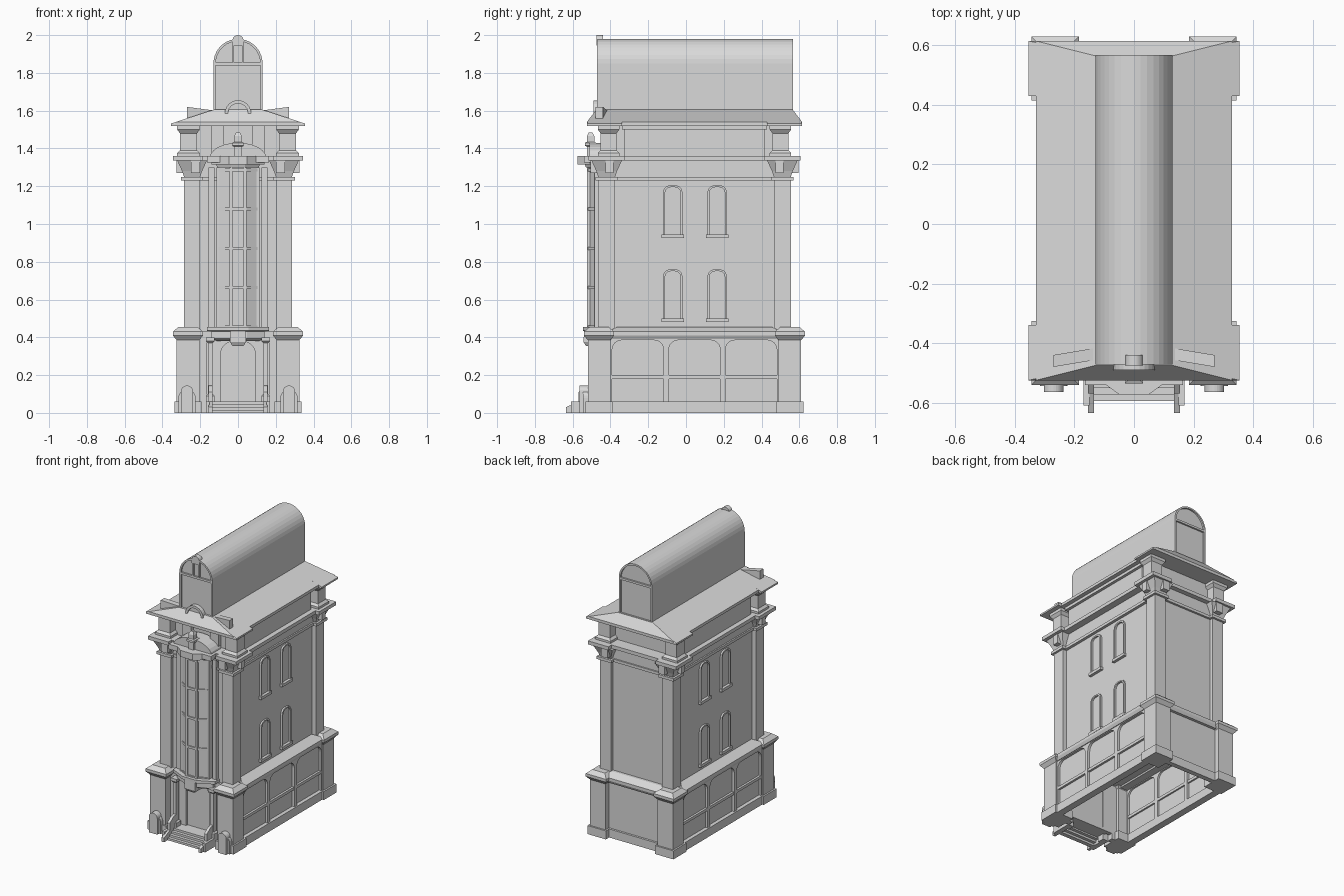
import bpy, bmesh, math

if "Cube" in bpy.data.objects:
    bpy.data.objects.remove(bpy.data.objects["Cube"])

# Shared dimensions: building middle, main heights, vault half-width
MIDDLE = 0.045
PLINTH, COPING, SHELF = 0.06, 0.41, 0.455
BEAD, CORNICE, ATTIC = 1.23, 1.335, 1.36
EAVE, RIDGE, CROWN = 1.52, 1.605, 1.98
VAULT = 0.13
SQUARE = 0.001
SHAFT_FRONT = -0.44
WALL = 0.255

stone = bpy.data.materials.new("pale_grey_stone")
stone.use_nodes = True
grey = (0.7, 0.7, 0.7, 1)
stone.diffuse_color = grey
stone.node_tree.nodes["Principled BSDF"].inputs["Base Color"].default_value = grey


def skin(name, loops, mirror="", y=0, closed=False):
    """Skin equal-length point loops into a solid, mirrored across the named axes."""
    bm = bmesh.new()
    rings = [[bm.verts.new(p) for p in loop] for loop in loops]
    pairs = list(zip(rings, rings[1:]))
    if closed:
        pairs.append((rings[-1], rings[0]))
    else:
        bm.faces.new(rings[0])
        bm.faces.new(rings[-1])
    for lower, upper in pairs:
        for i in range(len(lower)):
            bm.faces.new((lower[i - 1], lower[i], upper[i], upper[i - 1]))
    bmesh.ops.recalc_face_normals(bm, faces=bm.faces)
    mesh = bpy.data.meshes.new(name)
    bm.to_mesh(mesh)
    bm.free()
    mesh.materials.append(stone)
    part = bpy.data.objects.new(name, mesh)
    part.location.y = y
    bpy.context.collection.objects.link(part)
    if mirror:
        modifier = part.modifiers.new("Mirror", "MIRROR")
        modifier.use_axis = ["X" in mirror, "Y" in mirror, False]
        modifier.use_mirror_merge = False


def straight(bottom, top):
    return [(bottom, 0), (top, 0)]


def rectangles(x, y, width, depth, profile):
    """Rectangle of given half sizes at each (height, flare) of a profile."""
    return [[(x + sx * (width + flare), y + sy * (depth + flare), z)
             for sx, sy in ((-1, -1), (1, -1), (1, 1), (-1, 1))] for z, flare in profile]


def corner(name, x, y, width, depth, profile):
    skin(name, rectangles(x, y, width, depth, profile), "XY", MIDDLE)


def storey(name, width, depth, profile):
    skin(name, rectangles(0, 0, width, depth, profile), y=MIDDLE)


def pair(name, x, y, width, depth, profile):
    skin(name, rectangles(x, y, width, depth, profile), "X")


def single(name, y, width, depth, profile):
    skin(name, rectangles(0, y, width, depth, profile))


def arch(width, bottom, top, radius, steps=6):
    """Outline with rounded top corners; a full radius gives a semicircle."""
    points = [(-width, bottom), (width, bottom)]
    for side, start in ((1, 0), (-1, math.pi / 2)):
        for i in range(steps + 1):
            angle = start + math.pi / 2 * i / steps
            points.append((side * (width - radius) + radius * math.cos(angle),
                           top - radius + radius * math.sin(angle)))
    return points


def panel(name, outline, centre, back, front, axis="Y", hole=None, mirror=""):
    """Extrude an outline along an axis, optionally with a hole of equal point count."""
    def place(points, depth):
        if axis == "X":
            return [(depth, centre + u, v) for u, v in points]
        return [(centre + u, depth, v) for u, v in points]
    loops = [place(outline, back), place(outline, front)]
    if hole:
        loops += [place(hole, front), place(hole, back)]
    skin(name, loops, mirror, closed=bool(hole))


def bay(name, *levels):
    """Faceted bay; each level is (height, half-width, front)."""
    loops = []
    for z, width, front in levels:
        half = [(width, SHAFT_FRONT), (width, (SHAFT_FRONT + front) / 2), (width / 3, front)]
        loops.append([(x, y, z) for x, y in half] + [(-x, y, z) for x, y in reversed(half)])
    skin(name, loops)


# Hollow ground floor, its arcade showing inside and out
pair("base_side_wall", 0.293, MIDDLE, 0.005, 0.5, straight(0.03, COPING))
single("base_back_wall", 0.56, 0.3, 0.01, straight(0, COPING))
single("base_back_plinth", 0.57, 0.3, 0.015, straight(0, PLINTH))
single("base_ceiling", MIDDLE, 0.29, 0.5, straight(0.4, 0.43))
pair("base_side_plinth", 0.3, MIDDLE, 0.025, 0.45, straight(0, PLINTH))
pair("base_sill_rail", 0.295, MIDDLE, 0.018, 0.45, straight(0.18, 0.2))
coping = [(0.39, 0), (COPING, 0.01), (0.43, 0.01), (SHELF, -0.04)]
pair("base_side_coping", 0.27, MIDDLE, 0.05, 0.45, coping)
single("base_back_coping", 0.54, 0.25, 0.05, coping)
for bay_y in (-0.3, 0, 0.3):
    panel("base_arcade_frame", arch(0.15, 0.05, 0.4, SQUARE), MIDDLE + bay_y, 0.275, 0.315, "X",
          arch(0.136, PLINTH, 0.385, 0.05), "X")

# Corner piers with plinth and sloped cap
corner("base_pier", 0.265, 0.505, 0.06, 0.06,
       [(0, 0.012), (PLINTH, 0.012), (PLINTH, 0), (0.385, 0),
        (COPING, 0.02), (0.43, 0.02), (SHELF, -0.01)])

# Guard stones before the front piers
for reach, width, top in ((-0.565, 0.033, 0.145), (-0.545, 0.046, 0.125)):
    panel("guard_stone", arch(width, 0, top, width), 0.27, reach, -0.5, mirror="X")

# Entrance porch
pair("porch_wall", 0.19, SHAFT_FRONT, 0.025, 0.02, straight(0, COPING))
panel("door_surround", arch(0.17, 0.04, COPING, SQUARE), 0, -0.45, -0.42,
      hole=arch(0.092, PLINTH, 0.38, 0.07))
panel("door", arch(0.1, 0.05, 0.39, 0.07), 0, -0.435, -0.425)
pair("porch_column", 0.147, -0.485, 0.013, 0.015,
     [(0, 0.01), (0.09, 0.01), (0.1, 0), (0.37, 0), (0.38, 0.01), (0.4, 0.01)])
single("porch_landing", -0.47, 0.14, 0.05, straight(0.04, PLINTH))

# Stairs between sloped cheeks
for i in range(4):
    single("stair_step", -0.58 + i / 45, 0.135, 0.015, straight(PLINTH * i / 4, PLINTH * (i + 1) / 4))
panel("stair_cheek", [(-0.635, 0), (-0.48, 0), (-0.48, 0.15), (-0.53, 0.14), (-0.57, 0.11),
                      (-0.57, 0.06), (-0.635, 0.03)], 0, 0.135, 0.155, "X", mirror="X")
pair("stair_cheek_post", 0.16, -0.545, 0.01, 0.065, straight(0, PLINTH))

# Upper shaft and corner pilasters with flared capitals
storey("shaft", WALL, 0.485, straight(0.42, CORNICE))
corner("corner_pilaster", 0.243, 0.465, 0.043, 0.045,
       [(0.42, 0), (BEAD, 0), (BEAD, 0.015), (1.25, 0.015), (1.25, 0), (1.28, 0.01),
        (CORNICE, 0.035)])
pair("bay_side_strip", 0.14, -0.45, 0.015, 0.015, straight(SHELF, 1.3))

# Side windows with frame and sill
for window_y in (-0.07, 0.165):
    for sill in (0.48, 0.925):
        panel("window_frame", arch(0.051, sill, sill + 0.28, 0.035, 3), window_y, 0.24, WALL + 0.012,
              "X", arch(0.041, sill + 0.015, sill + 0.27, 0.03, 3), "X")
        pair("window_sill", WALL, window_y, 0.02, PLINTH, straight(sill, sill + 0.02))

# Glazed bay above the entrance
bay("bay_glass", (SHELF, 0.105, -0.515), (1.3, 0.105, -0.515))
for i in range(5):
    rail = SHELF + 0.208 * i
    bay("bay_rail", (rail - 0.008, 0.11, -0.523), (rail + 0.008, 0.11, -0.523))
pair("bay_front_mullion", 0.038, -0.515, 0.008, 0.01, straight(SHELF, 1.3))
pair("bay_side_mullion", 0.105, -0.465, 0.008, 0.02, straight(SHELF, 1.3))
bay("bay_base", (0.38, 0.11, -0.5), (0.395, 0.14, -0.525), (0.43, 0.14, -0.525),
    (0.435, 0.165, -0.545), (SHELF, 0.165, -0.545))
single("bay_corbel", -0.49, 0.03, 0.04, [(0.355, 0), (0.375, 0.012), (SHELF, 0.01)])
bay("bay_canopy", (1.3, 0.11, -0.53), (1.315, 0.115, -0.535), (1.315, 0.14, -0.575),
    (ATTIC, 0.14, -0.575))
single("canopy_slab", -0.48, 0.165, PLINTH, straight(1.325, ATTIC))
arc = [math.pi * i / 12 for i in range(13)]
panel("bay_curved_pediment", [(0.15 * math.cos(a), 1.35 + 0.08 * math.sin(a)) for a in arc],
      0, -0.51, -0.4)
single("bay_finial", -0.505, 0.02, 0.02,
       [(1.36, 0), (1.41, 0), (1.415, 0.01), (1.43, 0.01), (1.435, 0), (1.465, 0), (1.485, -0.01)])

# Main cornice, stepping out over the corner brackets
storey("cornice_bead", 0.275, 0.5, straight(BEAD, 1.25))
storey("cornice_frieze", 0.265, 0.49, straight(1.25, CORNICE))
storey("cornice_slab", 0.315, 0.525, straight(CORNICE, ATTIC))
corner("corner_cornice", 0.265, 0.465, 0.08, 0.095, straight(CORNICE, ATTIC))
corner("cornice_bracket", 0.225, 0.52, 0.025, 0.03, straight(1.27, CORNICE))
corner("cornice_side_bracket", 0.295, 0.45, 0.03, 0.02, straight(1.27, CORNICE))

# Attic storey with corner posts
storey("attic_core", 0.24, 0.435, straight(ATTIC, EAVE))
storey("attic_side_wall", 0.28, 0.37, straight(ATTIC, EAVE))
storey("attic_top_band", 0.3, 0.385, straight(1.5, 1.535))
pair("attic_front_post", 0.107, -0.4, 0.033, 0.02, straight(ATTIC, EAVE))
corner("attic_post", 0.262, 0.455, 0.045, 0.042,
       [(ATTIC, 0.015), (1.375, 0.015), (1.39, 0), (1.48, 0), (1.5, 0.015), (EAVE, 0.015)])

# Hipped roof, wider over the corners, both parts on one slope
for name, reach, inner, edge in (("hip_roof", 0.33, 0, 0.02), ("roof_corner", 0.355, 0.385, 0.012)):
    skin(name, [[(0, inner, z), (x, inner, z), (x, y, z), (0, y, z)] for z, x, y in
                ((EAVE, reach, 0.57), (EAVE + edge, reach, 0.57), (RIDGE, VAULT, 0.52))],
         "XY", MIDDLE)

# Barrel vaulted lantern with glazed ends
vault_shape = arch(VAULT, RIDGE - 0.02, CROWN, VAULT, 9)
vault_opening = arch(VAULT - 0.012, RIDGE, CROWN - 0.012, VAULT - 0.012, 9)
panel("barrel_vault", vault_shape, 0, -0.46, 0.555)
for end in (-0.465, 0.56):
    panel("vault_end_rim", vault_shape, 0, end - 0.007, end + 0.007, hole=vault_opening)
    single("vault_crossbar", end, 0.12, 0.007, straight(1.84, 1.855))
pair("vault_mullion", 0.025, -0.465, 0.005, 0.007, straight(1.85, 1.96))
panel("vault_keystone", arch(0.03, 1.945, 2, 0.03), 0, -0.475, SHAFT_FRONT)

# Small arch and splayed wings at the foot of the vault
panel("roof_arch", arch(0.07, 1.56, 1.655, 0.07), 0, -0.49, -0.45,
      hole=arch(0.053, 1.57, 1.638, 0.053))
panel("roof_arch_infill", arch(0.055, 1.56, 1.64, 0.055), 0, -0.475, -0.455)
skin("roof_wing", [[(x, y, low), (x, y + 0.04, low), (x, y + 0.04, high), (x, y, high)]
                   for x, y, low, high in ((0.12, -0.455, 1.57, 1.6), (0.27, -0.48, 1.54, 1.62))],
     "X")
